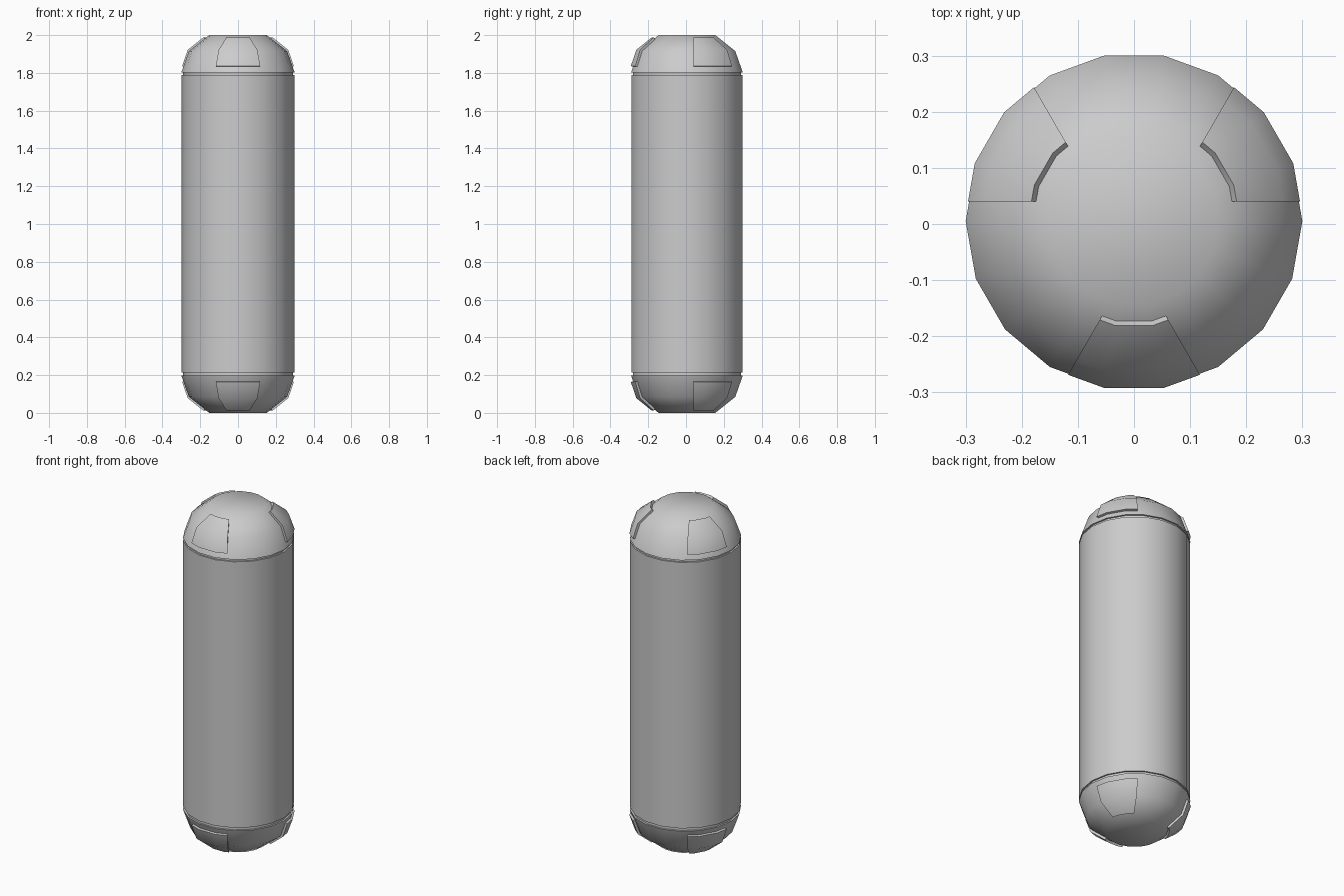
import bpy, math
from mathutils import Matrix, Vector

if "Cube" in bpy.data.objects:
    bpy.data.objects.remove(bpy.data.objects["Cube"])

N = 18            # sides around the capsule
CY = 0.005        # the body axis sits slightly behind the origin
MID = 1.0         # mirror height for the two ends


def make(name, verts, faces):
    me = bpy.data.meshes.new(name)
    me.from_pydata([tuple(v) for v in verts], [], faces)
    ob = bpy.data.objects.new(name, me)
    bpy.context.collection.objects.link(ob)
    bpy.ops.object.select_all(action='DESELECT')
    ob.select_set(True)
    bpy.context.view_layer.objects.active = ob
    bpy.ops.object.mode_set(mode='EDIT')
    bpy.ops.mesh.select_all(action='SELECT')
    bpy.ops.mesh.normals_make_consistent(inside=False)
    bpy.ops.object.mode_set(mode='OBJECT')
    bpy.ops.object.shade_smooth_by_angle(angle=math.radians(45))
    return ob


def flip(verts, end):
    # top end stays as is, bottom end is mirrored about mid height
    return [Vector((v[0], v[1] + CY, MID + end * (v[2] - MID))) for v in verts]


def lathe(name, profile, end=1):
    verts, faces = [], []
    for r, z in profile:
        for i in range(N):
            a = math.tau * i / N
            verts.append((r * math.cos(a), r * math.sin(a), z))
    for j in range(len(profile) - 1):
        for i in range(N):
            k = (i + 1) % N
            faces.append((j*N + i, j*N + k, (j+1)*N + k, (j+1)*N + i))
    faces.append(tuple(range(N)))
    faces.append(tuple(range((len(profile) - 1) * N, len(profile) * N)))
    return make(name, flip(verts, end), faces)


def ring_points(r, gap=0.035):
    # points across a 60 degree wedge whose straight sides are inset by gap
    def p(deg):
        a = math.radians(deg)
        return Vector((r * math.cos(a), r * math.sin(a), 0))
    t = 1 - gap / (r * math.sin(math.radians(20)))
    return [p(-10).lerp(p(-30), t), p(-10), p(10), p(10).lerp(p(30), t)]


def panel(name, deg, end):
    # closed cross-section: outer surface, then back along the inside
    section = [(0.302, 1.836), (0.272, 1.922), (0.189, 1.988),
               (0.178, 1.974), (0.256, 1.912), (0.287, 1.832)]
    rot = Matrix.Rotation(math.radians(deg), 3, 'Z')
    verts, faces = [], []
    for r, z in section:
        for v in ring_points(r):
            verts.append(rot @ (v + Vector((0, 0, z))))
    n = len(section)
    for j in range(n):
        k = (j + 1) % n
        for i in range(3):
            faces.append((j*4 + i, j*4 + i + 1, k*4 + i + 1, k*4 + i))
    # side walls as two quads each
    for c in (0, 3):
        faces.append((c, 4 + c, 16 + c, 20 + c))
        faces.append((4 + c, 8 + c, 12 + c, 16 + c))
    return make(name, flip(verts, end), faces)


# main tube, with a narrow recessed neck at each end
lathe("body_tube", [(0.29, 0.195), (0.29, 0.213), (0.299, 0.213),
                    (0.299, 1.79), (0.29, 1.79), (0.29, 1.805)])

# domed ends with three raised panels each
for label, end in (("top", 1), ("bottom", -1)):
    lathe(label + "_cap", [(0.3, 1.803), (0.26, 1.915), (0.152, 2.0)], end)
    for n, deg in enumerate((-90, 30, 150)):
        panel(f"{label}_panel_{n + 1}", deg, end)
